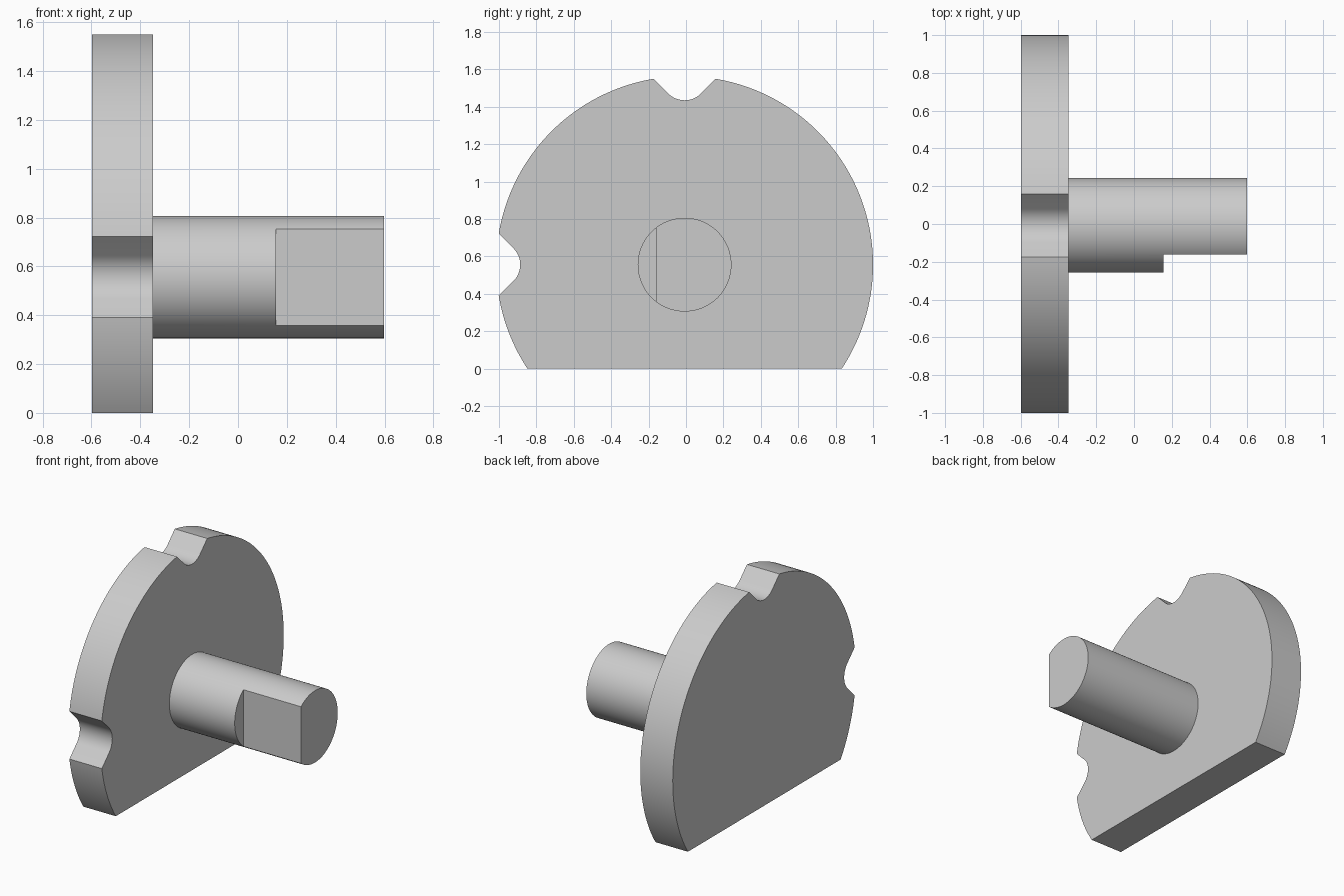
import bpy
import bmesh
from math import asin, cos, sin, pi, radians, sqrt
from mathutils import Matrix, Vector

if "Cube" in bpy.data.objects:
    bpy.data.objects.remove(bpy.data.objects["Cube"], do_unlink=True)

CY, CZ = -0.0075, 0.556         # shared axis of disc and shaft
DISC_R, SHAFT_R = 1.0075, 0.2505
X_BACK, X_FACE, X_END = -0.598, -0.348, 0.598
NOTCH_HALF, NOTCH_FLOOR = 0.166, 0.879

grey = bpy.data.materials.new("plain grey")
grey.use_nodes = True
colour = (0.6, 0.6, 0.6, 1)
grey.diffuse_color = colour
grey.node_tree.nodes["Principled BSDF"].inputs["Base Color"].default_value = colour


def arc(radius, start, end, steps, offset=0.0):
    """Points along an arc centred offset above the axis."""
    angles = [start + (end - start) * i / steps for i in range(steps + 1)]
    return [Vector((radius * cos(a), offset + radius * sin(a))) for a in angles]


def extrude_profile(name, points, x0, x1):
    """Extrude a (y, z) outline around the axis from x0 to x1."""
    bm = bmesh.new()
    face = bm.faces.new([bm.verts.new((x0, CY + p.x, CZ + p.y)) for p in points])
    moved = bmesh.ops.extrude_face_region(bm, geom=[face])["geom"]
    bmesh.ops.translate(bm, vec=(x1 - x0, 0, 0),
                        verts=[v for v in moved if isinstance(v, bmesh.types.BMVert)])
    bmesh.ops.recalc_face_normals(bm, faces=bm.faces)
    mesh = bpy.data.meshes.new(name)
    bm.to_mesh(mesh)
    bm.free()
    mesh.materials.append(grey)
    obj = bpy.data.objects.new(name, mesh)
    bpy.context.collection.objects.link(obj)
    return obj


def activate(obj):
    bpy.ops.object.select_all(action="DESELECT")
    obj.select_set(True)
    bpy.context.view_layer.objects.active = obj


# Notch outline at the top: 45 degree flanks running into a round floor
rim = sqrt(DISC_R ** 2 - NOTCH_HALF ** 2)
floor_r = (NOTCH_FLOOR - rim + NOTCH_HALF) / (sqrt(2) - 1)
notch = ([Vector((NOTCH_HALF, rim))]
         + arc(floor_r, -pi / 4, -3 * pi / 4, 16, NOTCH_FLOOR + floor_r)
         + [Vector((-NOTCH_HALF, rim))])
quarter_turn = Matrix.Rotation(pi / 2, 2)

# Disc with a flat base and two notches
base = asin(CZ / DISC_R)
gap = asin(NOTCH_HALF / DISC_R)
outline = arc(DISC_R, -base, pi / 2 - gap, 64)[:-1] + notch
outline += arc(DISC_R, pi / 2 + gap, pi - gap, 48)[1:-1]
outline += [quarter_turn @ p for p in notch]
outline += arc(DISC_R, pi + gap, pi + base, 20)[1:]
disc = extrude_profile("notched_disc", outline, X_BACK, X_FACE)

# Shaft with a flat cut on the front of its free end
shaft = extrude_profile("shaft", arc(SHAFT_R, 0, 2 * pi, 96)[:-1], X_FACE - 0.01, X_END)
square = [Vector((y, z)) for y, z in ((-0.5, -0.4), (-0.154, -0.4), (-0.154, 0.4), (-0.5, 0.4))]
cutter = extrude_profile("flat_cutter", square, 0.155, 0.8)
cutter.hide_render = True
cut = shaft.modifiers.new("flat", "BOOLEAN")
cut.operation = "DIFFERENCE"
cut.solver = "EXACT"
cut.object = cutter
activate(shaft)
bpy.ops.object.modifier_apply(modifier=cut.name)
bpy.data.objects.remove(cutter, do_unlink=True)

for part in (disc, shaft):
    activate(part)
    bpy.ops.object.shade_smooth_by_angle(angle=radians(30))
